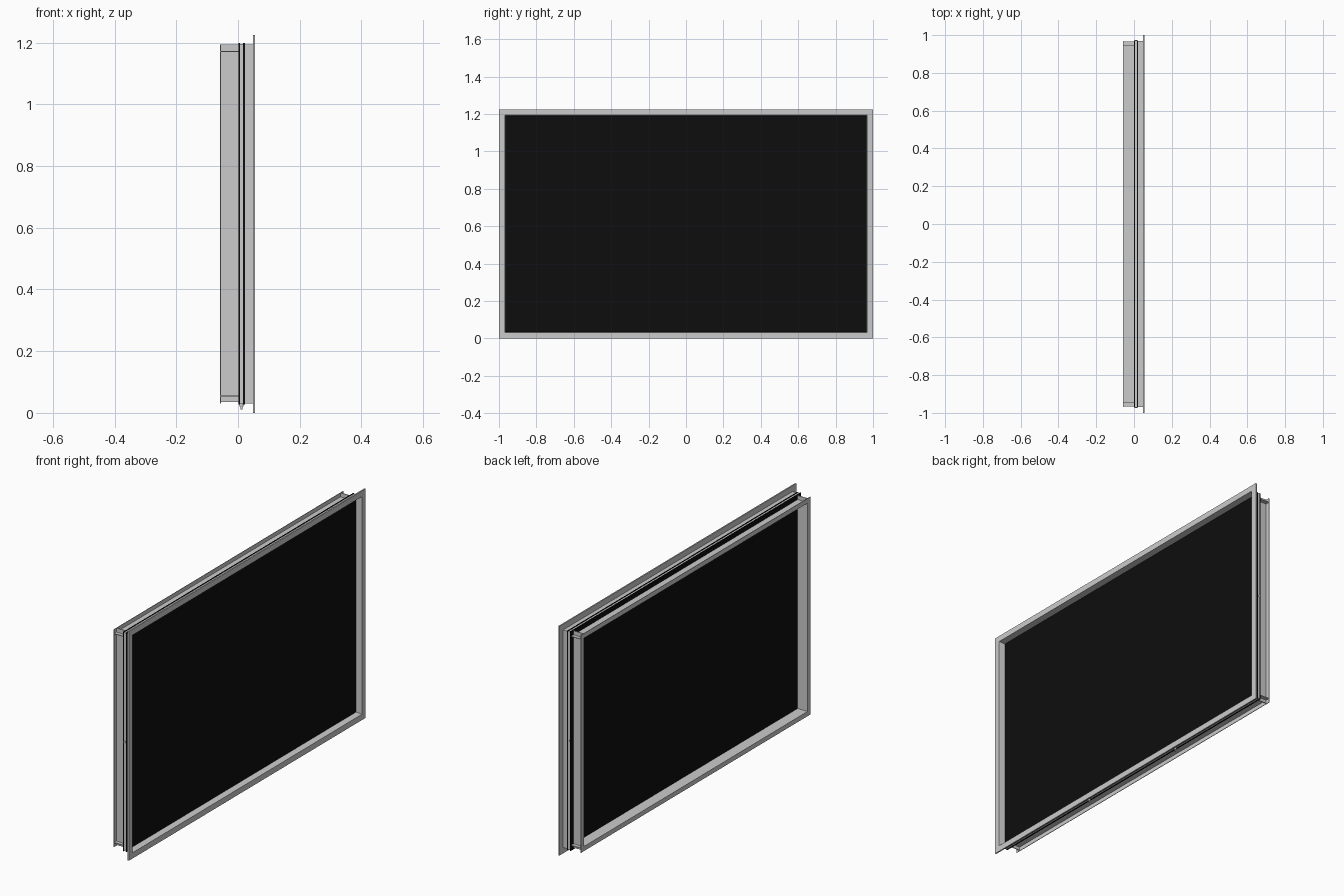
import bpy, bmesh

if "Cube" in bpy.data.objects:
    bpy.data.objects.remove(bpy.data.objects["Cube"])

ZC = 0.6125  # centre height of the framed panel


def box_into(bm, x0, x1, y0, y1, z0, z1):
    v = [bm.verts.new((x, y, z)) for x in (x0, x1) for y in (y0, y1) for z in (z0, z1)]
    for f in ((0, 1, 3, 2), (4, 6, 7, 5), (0, 4, 5, 1), (2, 3, 7, 6), (0, 2, 6, 4), (1, 5, 7, 3)):
        bm.faces.new([v[i] for i in f])


def finish(bm, name, mat=None):
    bmesh.ops.recalc_face_normals(bm, faces=bm.faces[:])
    me = bpy.data.meshes.new(name)
    bm.to_mesh(me)
    bm.free()
    ob = bpy.data.objects.new(name, me)
    bpy.context.collection.objects.link(ob)
    if mat:
        me.materials.append(mat)
    return ob


def slab(name, x0, x1, hy, hz, mat=None):
    bm = bmesh.new()
    box_into(bm, x0, x1, -hy, hy, ZC - hz, ZC + hz)
    return finish(bm, name, mat)


def frame(name, profile):
    """Sweep a closed (x, offset) profile round a mitred rectangle; offset is from y=1, z=half height."""
    bm = bmesh.new()
    rings = []
    for sy, sz in ((-1, -1), (1, -1), (1, 1), (-1, 1)):
        rings.append([bm.verts.new((x, sy * (1 - d), ZC + sz * (ZC - d))) for x, d in profile])
    n = len(profile)
    for i in range(4):
        a, b = rings[i], rings[(i + 1) % 4]
        for j in range(n):
            k = (j + 1) % n
            bm.faces.new((a[j], b[j], b[k], a[k]))
    return finish(bm, name)


black = bpy.data.materials.new("black_glass")
black.diffuse_color = (0.004, 0.004, 0.004, 1)
black.use_nodes = True
black.node_tree.nodes["Principled BSDF"].inputs["Base Color"].default_value = black.diffuse_color

# front trim: wide flange with a shallow web reaching back to the glass
frame("front_trim", [(0.055, 0), (0.055, 0.031), (0.022, 0.031 + 0.004),
                     (0.022, 0.031), (0.048, 0.031), (0.048, 0)])

# double glazing with a spacer between
slab("front_glass", 0.017, 0.022, 0.972, 0.586, black)
slab("rear_glass", 0.001, 0.006, 0.972, 0.586, black)
frame("glass_spacer", [(0.006, 0.029), (0.017, 0.029), (0.017, 0.045), (0.006, 0.045)])

# rear casing: thin outward rim on butt-jointed walls that run past each other
frame("rear_rim", [(-0.058, 0.031), (-0.055, 0.031), (-0.055, 0.056), (-0.058, 0.056)])
bm = bmesh.new()
top, low, side = 1.194, 0.035, 0.967
for s in (-1, 1):
    y0, y1 = sorted((s * 0.944, s * 0.948))
    box_into(bm, -0.057, 0.001, y0, y1, low, top)
    z0, z1 = sorted((ZC + s * (ZC - 0.056), ZC + s * (ZC - 0.052)))
    box_into(bm, -0.057, 0.001, -side, side, z0, z1)
finish(bm, "rear_casing_walls")

# small fixing pegs under the spacer, each with a wider head
for i, y in enumerate((-0.33, 0.33)):
    for part, r, z0, z1 in (("shank", 0.003, 0.011, 0.03), ("head", 0.006, 0.02, 0.03)):
        bpy.ops.mesh.primitive_cylinder_add(vertices=12, radius=r, depth=z1 - z0,
                                            location=(0.0115, y, (z0 + z1) / 2))
        bpy.context.object.name = f"peg_{part}_{i + 1}"

# tiny plugs in the middle of the side spacers
for s, label in ((-1, "near"), (1, "far")):
    bpy.ops.mesh.primitive_cylinder_add(vertices=12, radius=0.005, depth=0.006,
                                        location=(0.0115, s * 0.972, ZC), rotation=(1.5708, 0, 0))
    bpy.context.object.name = f"side_plug_{label}"
